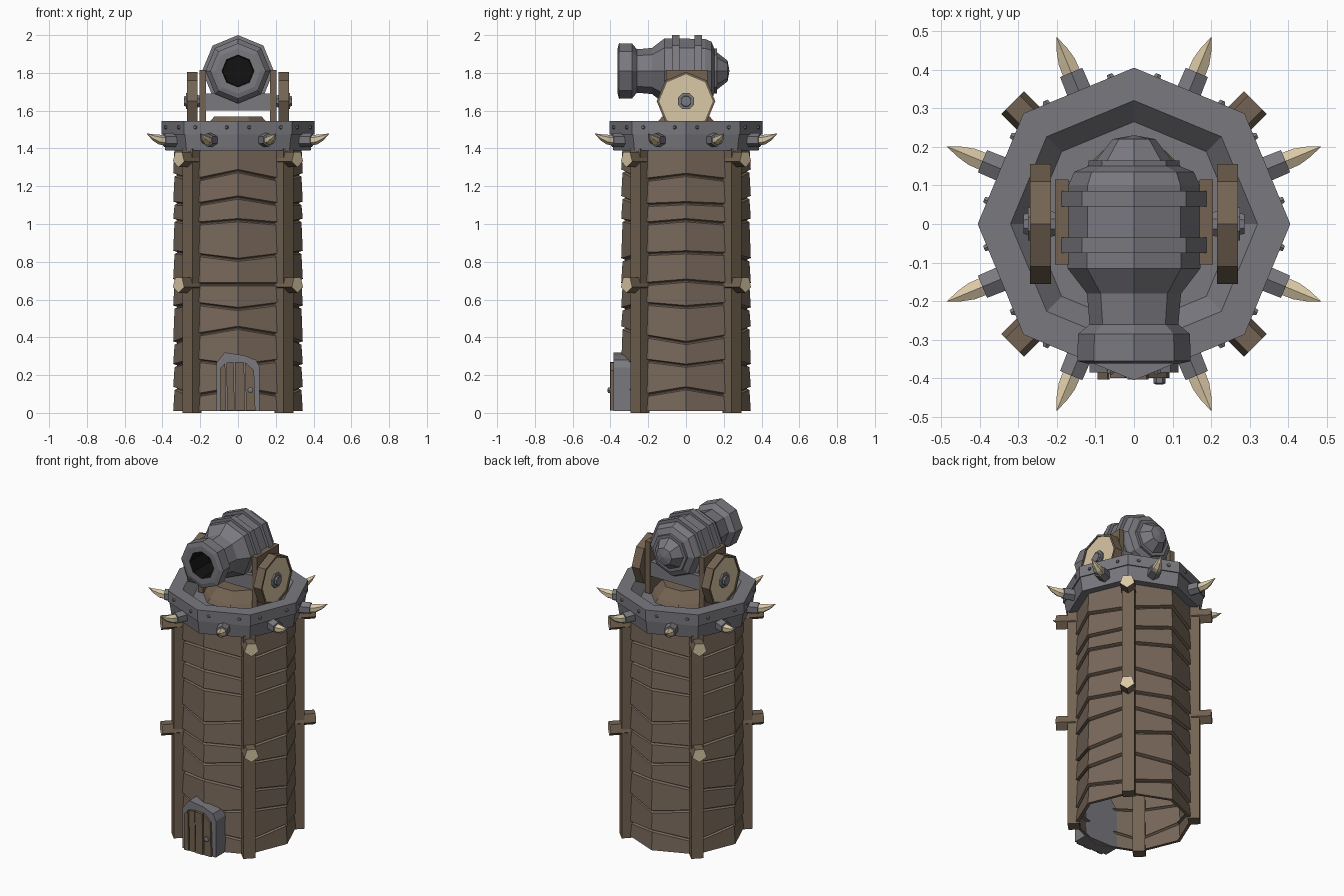
import bpy, bmesh, math
from mathutils import Matrix, Vector

if "Cube" in bpy.data.objects:
    bpy.data.objects.remove(bpy.data.objects["Cube"])

def material(name, rgb):
    m = bpy.data.materials.new(name)
    m.diffuse_color = (*rgb, 1)
    m.use_nodes = True
    m.node_tree.nodes["Principled BSDF"].inputs["Base Color"].default_value = m.diffuse_color
    return m

WOOD = material("plank wood", (.188, .138, .102))
BEAM = material("beam wood", (.175, .127, .085))
IRON = material("iron grey", (.190, .190, .212))
BONE = material("bone cream", (.70, .58, .38))
DARK = material("bore black", (.006, .006, .006))

T, R = Matrix.Translation, Matrix.Rotation
PI = math.pi

def make(name, bm, *mats):
    me = bpy.data.meshes.new(name)
    bm.to_mesh(me)
    bm.free()
    for m in mats:
        me.materials.append(m)
    ob = bpy.data.objects.new(name, me)
    bpy.context.collection.objects.link(ob)
    return ob

def lathe(name, profile, n, mats, M=Matrix(), phase=0, second=(), bend=0):
    """Spin (radius, height) points; segments in `second` use mats[1]."""
    bm = bmesh.new()
    top = profile[-1][1]
    rings = []
    for r, z in profile:
        ring = []
        for i in range(n):
            a = phase + 2 * PI * i / n
            p = M @ Vector((r * math.cos(a), r * math.sin(a), z))
            if bend:
                p.z += bend * (z / top) ** 2
            ring.append(bm.verts.new(p))
        rings.append(ring)
    for k, (a, b) in enumerate(zip(rings, rings[1:])):
        for i in range(n):
            j = (i + 1) % n
            f = bm.faces.new((a[i], a[j], b[j], b[i]))
            f.material_index = 1 if k in second else 0
    bmesh.ops.remove_doubles(bm, verts=bm.verts, dist=1e-5)
    return make(name, bm, *mats)

def box(name, lo, hi, mat, M=Matrix()):
    lo, hi = Vector(lo), Vector(hi)
    bm = bmesh.new()
    bmesh.ops.create_cube(bm, size=1)
    S = Matrix.Diagonal((*(hi - lo), 1))
    bm.transform(M @ T((lo + hi) / 2) @ S)
    return make(name, bm, mat)

def plate(name, outline, y0, y1, mat):
    """Extrude an xz outline from y0 (front) to y1 (back)."""
    bm = bmesh.new()
    f = bm.faces.new([bm.verts.new((x, y0, z)) for x, z in outline])
    e = bmesh.ops.extrude_face_region(bm, geom=[f])
    for v in e["geom"]:
        if isinstance(v, bmesh.types.BMVert):
            v.co.y = y1
    bmesh.ops.recalc_face_normals(bm, faces=bm.faces)
    return make(name, bm, mat)

def outward(angle, r, z):
    return R(angle, 4, 'Z') @ T((r, 0, z)) @ R(PI / 2, 4, 'Y')

# Tower wall: rows of planks with wavy seams, open underneath
front = [0.01, .13, .25, .45, .55, .68, .81, 1.02, 1.14, 1.28, 1.42]
side = [0.01, .13, .25, .37, .56, .70, .85, 1.02, 1.11, 1.26, 1.42]
diag = [0.01, .09, .28, .41, .58, .68, .84, 1.00, 1.10, 1.23, 1.42]
bm = bmesh.new()
rings = []
for k in range(10):
    for r, s, d in ((.323, k, .002), (.343, k, .009), (.336, k + 1, -.009), (.323, k + 1, -.002)):
        ring = []
        for i in range(8):
            z = (diag if i % 2 else (side if i % 4 == 0 else front))[s] + (d if s else 0)
            a = i * PI / 4
            ring.append(bm.verts.new((r * math.cos(a), r * math.sin(a), z)))
        rings.append(ring)
for a, b in zip(rings, rings[1:]):
    for i in range(8):
        j = (i + 1) % 8
        bm.faces.new((a[i], a[j], b[j], b[i]))
make("plank_wall", bm, WOOD)

# Corner posts and cross beams with pale cut ends
for i in range(4):
    a = PI / 4 + i * PI / 2
    box("corner_post", (.31, -.036, 0), (.378, .036, 1.40), BEAM, R(a, 4, 'Z'))
    for z in (.68, 1.345):
        lathe("cross_beam", [(.044, 0), (.044, .115), (0, .115)], 5, (BEAM, BONE),
              outward(a, .33, z), second=(1,))

# Iron crown
lathe("crown", [(.31, 1.39), (.385, 1.39), (.398, 1.475), (.405, 1.475), (.405, 1.545),
                (.32, 1.545), (.265, 1.485), (0, 1.485)], 8, (IRON,))
for i in range(8):
    a = (i + .5) * PI / 4
    lathe("spike_collar", [(.038, 0), (.036, .08), (0, .08)], 6, (IRON,), outward(a, .345, 1.445))
    lathe("spike", [(.027, 0), (.026, .035), (.016, .07), (0, .105)], 6, (BONE,),
          outward(a, .42, 1.443), bend=.037)
    for t in (-.09, .09):
        M = R(a, 4, 'Z') @ T((.371, t, 1.512)) @ R(PI / 2, 4, 'Y')
        lathe("crown_stud", [(.012, 0), (.008, .012), (0, .012)], 6, (IRON,), M)

# Turntable under the gun
lathe("turntable", [(.21, 1.48), (.19, 1.51), (.135, 1.57), (0, 1.57)], 8, (BEAM,), phase=PI / 8)

# Cannon, pointing to the front
G = T((0, 0, 1.81)) @ R(PI / 2, 4, 'X')
lathe("cannon_barrel", [(0, -.23), (.055, -.22), (.098, -.165), (.118, -.165), (.118, -.15),
                        (.155, -.135), (.17, -.10), (.172, .115), (.122, .18), (.115, .26),
                        (.145, .285), (.147, .355), (.12, .362), (.085, .362),
                        (.08, .20), (0, .20)], 8, (IRON, DARK), G, second=(13, 14))
for y in (-.065, .055):
    lathe("barrel_band", [(.165, y - .02), (.19, y - .02), (.19, y + .02), (.165, y + .02)],
          8, (IRON,), G)
box("gun_cradle", (-.175, -.10, 1.60), (.175, .11, 1.69), IRON)

# Carriage cheeks, wheels and axle ends on both sides
for s in (-1, 1):
    x0, x1 = sorted((s * .17, s * .205))
    box("carriage_cheek", (x0, -.105, 1.49), (x1, .115, 1.815), BEAM)
    W = T((0, 0, 1.65)) @ R(s * PI / 2, 4, 'Y')
    lathe("wheel", [(0, .215), (.155, .215), (.155, .27), (.142, .27), (.142, .264), (0, .264)],
          8, (BEAM, BONE), W, second=(4,))
    lathe("axle_end", [(.03, .19), (.046, .262), (.046, .274), (.03, .274), (.028, .286), (0, .286)],
          8, (IRON,), W, phase=PI / 8)

# Door with its frame, leaning planks and handle
plate("door_frame", [(-.115, .01), (-.115, .265), (-.07, .32), (.03, .305), (.095, .28),
                     (.115, .24), (.115, .01)], -.385, -.29, IRON)
tops = [(-.098, .235), (-.065, .265), (-.02, .27), (.035, .268), (.088, .225)]
feet = [-.098, -.06, -.015, .04, .095]
for i in range(4):
    (xa, za), (xb, zb) = tops[i], tops[i + 1]
    plate("door_plank", [(feet[i] + .003, .012), (xa + .003, za), (xb - .003, zb),
                         (feet[i + 1] - .003, .012)], -.403 + .004 * (i % 2), -.37, BEAM)
lathe("door_handle", [(.016, .39), (.016, .412), (.008, .416), (0, .416)], 6, (IRON,),
      T((.066, 0, .12)) @ R(PI / 2, 4, 'X'))
